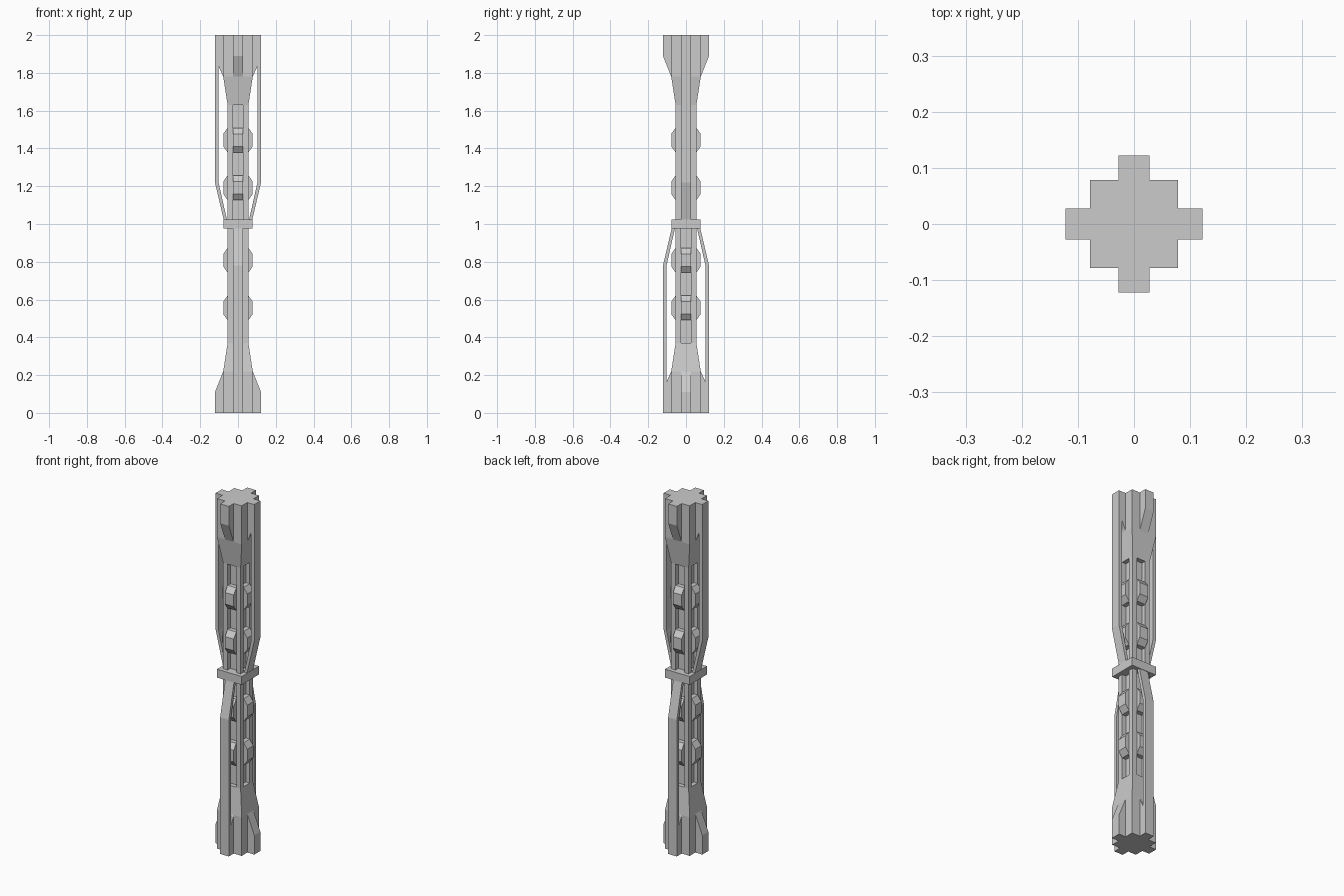
import bpy
import bmesh
from math import pi
from mathutils import Matrix, Vector

cube = bpy.data.objects.get("Cube")
if cube:
    bpy.data.objects.remove(cube, do_unlink=True)

grey = bpy.data.materials.new("plain_grey")
grey.use_nodes = True
colour = (0.6, 0.6, 0.6, 1)
grey.diffuse_color = colour
grey.node_tree.nodes["Principled BSDF"].inputs["Base Color"].default_value = colour

W = 0.0275      # half width of fins, struts and slots
CORE = 0.055    # half width of the shaft
HEAD = 0.078    # half width of the end blocks and collar
TIP = 0.122     # reach of the fins
FLOOR = 0.03    # slot floor distance from the axis

# The lower half is the upper half turned over about the diagonal
FLIP = Matrix.Translation((0, 0, 1)) @ Matrix.Rotation(pi, 4, Vector((1, 1, 0))) @ Matrix.Translation((0, 0, -1))
HALVES = {"upper": Matrix.Identity(4), "lower": FLIP}


def loft(name, rings, matrix):
    """Closed solid through a list of rings with equal point counts."""
    bm = bmesh.new()
    loops = [[bm.verts.new(p) for p in ring] for ring in rings]
    n = len(loops[0])
    for a, b in zip(loops, loops[1:]):
        for i in range(n):
            j = (i + 1) % n
            bm.faces.new((a[i], a[j], b[j], b[i]))
    bm.faces.new(loops[0][::-1])
    bm.faces.new(loops[-1])
    bm.transform(matrix)
    bmesh.ops.recalc_face_normals(bm, faces=bm.faces)
    mesh = bpy.data.meshes.new(name)
    bm.to_mesh(mesh)
    bm.free()
    mesh.materials.append(grey)
    obj = bpy.data.objects.new(name, mesh)
    bpy.context.collection.objects.link(obj)


def square(r, z):
    return [(-r, -r, z), (r, -r, z), (r, r, z), (-r, r, z)]


def slotted(z):
    """Square section with a groove in each side."""
    corner = [(FLOOR, W), (CORE, W), (CORE, CORE), (W, CORE), (W, FLOOR)]
    return [Matrix.Rotation(k * pi / 2, 3, 'Z') @ Vector((x, y, z))
            for k in range(4) for x, y in corner]


def slab(name, profile, side, matrix):
    """Radial profile (reach, height) given the fin width, on one side."""
    rings = [[(r, y, z) for r, z in profile] for y in (-W, W)]
    loft(name, rings, matrix @ Matrix.Rotation(side * pi / 2, 4, 'Z'))


strut = [(HEAD, 2), (TIP, 2), (TIP, 1.22), (0.075, 1.02), (0.058, 1.02),
         (0.103, 1.22), (0.103, 1.835), (HEAD, 1.78)]
fin = [(HEAD, 2), (TIP, 2), (TIP, 1.89), (HEAD, 1.78)]

for half, m in HALVES.items():
    loft(f"{half}_shaft", [slotted(1), slotted(1.63)], m)
    loft(f"{half}_end_block", [square(CORE, 1.63), square(HEAD, 1.78), square(HEAD, 2)], m)
    for side in range(4):
        # Long struts on one axis, short flared fins on the other
        if side % 2 == 0:
            slab(f"{half}_strut_{side}", strut, side, m)
        else:
            slab(f"{half}_fin_{side}", fin, side, m)
        # Chamfered blocks set into the slots
        for row, z in enumerate((1.192, 1.444)):
            block = [(FLOOR, z - 0.065), (CORE, z - 0.065), (HEAD, z - 0.033),
                     (HEAD, z + 0.033), (CORE, z + 0.065), (FLOOR, z + 0.065)]
            slab(f"{half}_slot_block_{side}_{row}", block, side, m)

# Collar round the middle
loft("collar", [square(HEAD, 0.977), square(HEAD, 1.025)], Matrix.Identity(4))
